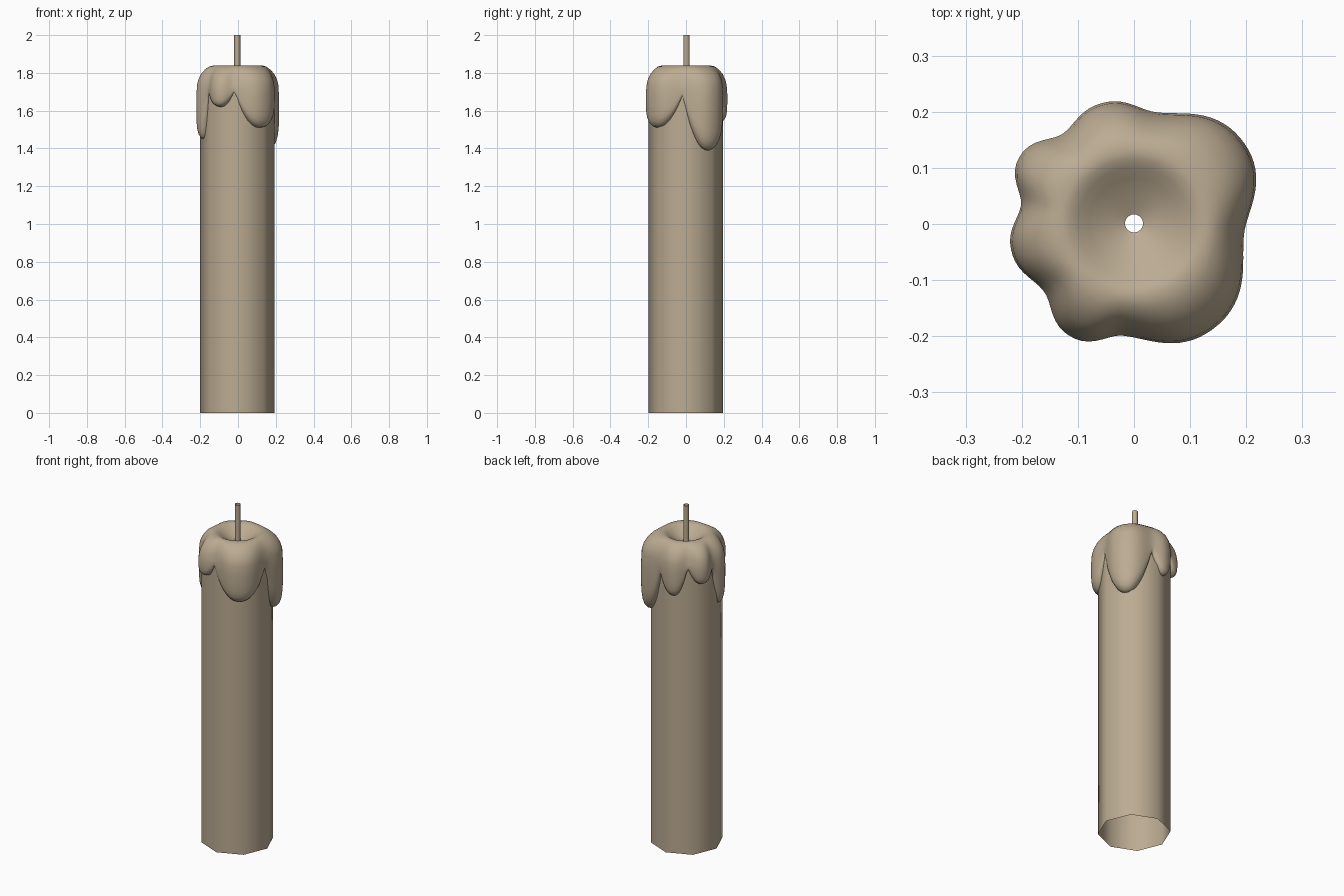
import bpy, bmesh, math

if "Cube" in bpy.data.objects:
    bpy.data.objects.remove(bpy.data.objects["Cube"])

CX, CY = -0.003, -0.002
BODY_R = 0.197

# Tan wax colour
WAX = bpy.data.materials.new("tan_wax")
WAX.diffuse_color = (0.50, 0.41, 0.29, 1)
WAX.use_nodes = True
WAX.node_tree.nodes["Principled BSDF"].inputs["Base Color"].default_value = WAX.diffuse_color


def finish(name, rings):
    """Loft a list of equal-length vertex rings into one open smooth surface."""
    bm = bmesh.new()
    vs = [[bm.verts.new(p) for p in ring] for ring in rings]
    n = len(vs[0])
    for a, b in zip(vs, vs[1:]):
        for i in range(n):
            j = (i + 1) % n
            bm.faces.new((a[i], a[j], b[j], b[i]))
    me = bpy.data.meshes.new(name)
    bm.to_mesh(me)
    bm.free()
    me.materials.append(WAX)
    ob = bpy.data.objects.new(name, me)
    bpy.context.collection.objects.link(ob)
    for p in me.polygons:
        p.use_smooth = True
    return ob


def ring(r, z, n, x=CX, y=CY):
    return [(x + r * math.cos(2 * math.pi * i / n), y + r * math.sin(2 * math.pi * i / n), z)
            for i in range(n)]


# Candle body: eight-sided open tube
finish("candle_body", [ring(BODY_R, 0, 8), ring(BODY_R, 1.73, 8)])

# Wick: thin open tube
finish("wick", [ring(0.016, 1.78, 8, -0.004, 0.003), ring(0.016, 2.0, 8, -0.004, 0.003)])

# Melted wax: (angle, outer radius, lowest z), drips alternating with gaps
KEYS = [(-6, 0.197, 1.68), (37, 0.243, 1.39), (80, 0.202, 1.66), (105, 0.222, 1.54),
        (128, 0.204, 1.71), (150, 0.236, 1.61), (171, 0.204, 1.68), (192, 0.224, 1.45),
        (217, 0.201, 1.70), (241, 0.231, 1.62), (264, 0.201, 1.70), (307, 0.235, 1.51),
        (354, 0.197, 1.68)]


def wax_edge(deg):
    if deg >= 354:
        deg -= 360
    for k, (a, b) in enumerate(zip(KEYS, KEYS[1:])):
        if a[0] <= deg < b[0]:
            t = (deg - a[0]) / (b[0] - a[0])
            gap, drip = (a, b) if k % 2 == 0 else (b, a)
            if k % 2 == 0:
                t = 1 - t                       # t: 0 at the drip, 1 at the gap
            r = drip[1] + (gap[1] - drip[1]) * (0.5 - 0.5 * math.cos(math.pi * t ** 1.2))
            z = drip[2] + (gap[2] - drip[2]) * t ** 2.2
            return r, z


N = 120
edges = [wax_edge(360 * i / N) for i in range(N)]


def wax_ring(fn):
    out = []
    for i, (R, zb) in enumerate(edges):
        a = 2 * math.pi * i / N
        r, z = fn(R, zb)
        out.append((CX + 0.003 + r * math.cos(a), CY + 0.003 + r * math.sin(a), z))
    return out


rings = []
# Shallow conical bowl and rim
for r, z in [(0.016, 1.78), (0.05, 1.795), (0.08, 1.814), (0.10, 1.828),
             (0.115, 1.836), (0.13, 1.839)]:
    rings.append(wax_ring(lambda R, zb: (r, z)))
# Shoulder, blending from the round rim to the lobed outline
for f, z in [(0.25, 1.834), (0.5, 1.818), (0.72, 1.795), (0.88, 1.765), (0.96, 1.735)]:
    rings.append(wax_ring(lambda R, zb: (0.13 + (R - 0.13) * f, z)))
# Hanging drips, tucked into the body at the lower edge
for f, k in [(0.25, 1.0), (0.5, 1.0), (0.7, 0.96), (0.83, 0.87), (0.92, 0.7),
             (0.98, 0.42), (1.0, 0.1), (0.99, -0.15)]:
    rings.append(wax_ring(lambda R, zb: (0.183 + (R - 0.183) * k, 1.735 + (zb - 1.735) * f)))
rings.reverse()
finish("melted_wax", rings)
